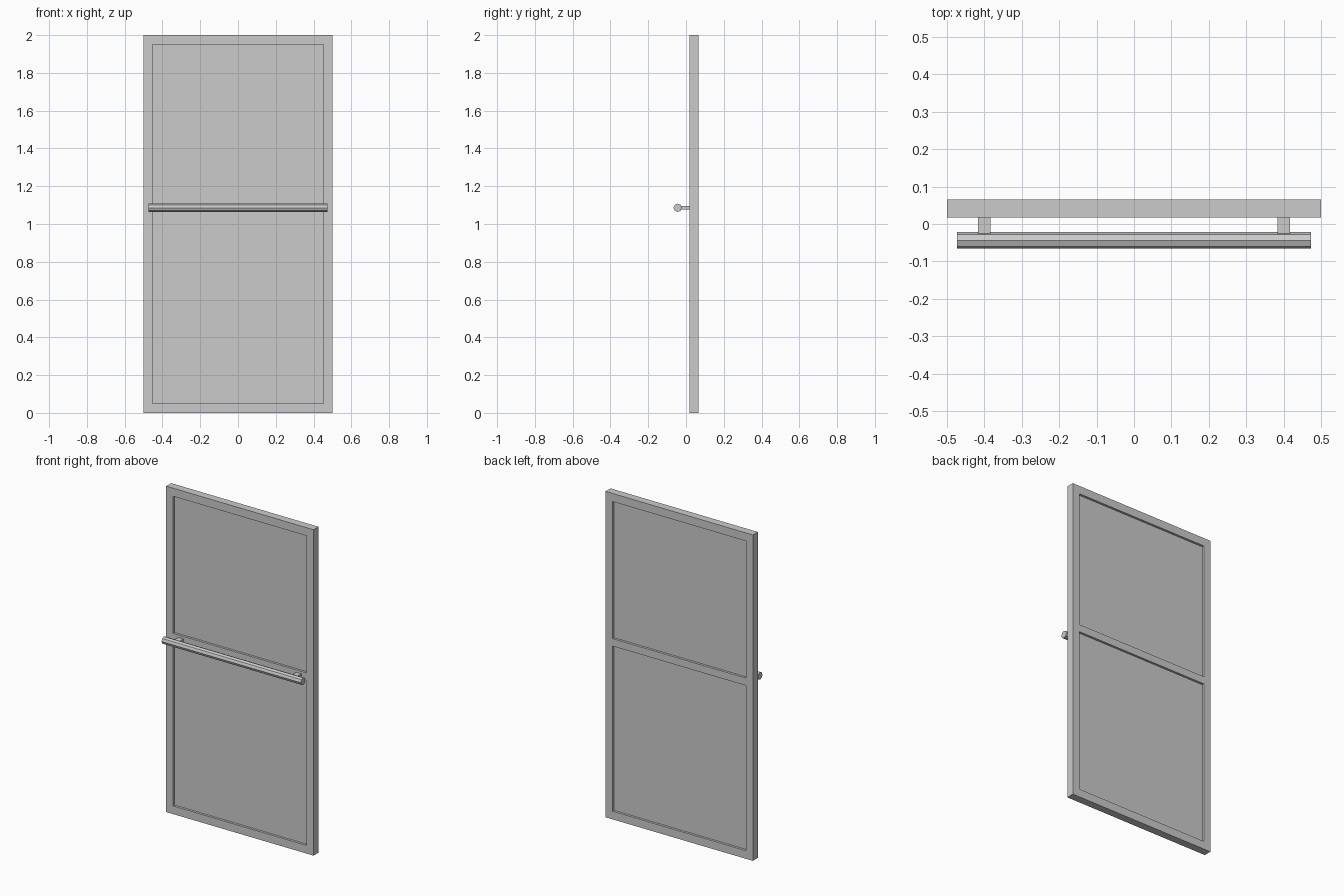
import bpy, bmesh, math
from mathutils import Matrix

if "Cube" in bpy.data.objects:
    bpy.data.objects.remove(bpy.data.objects["Cube"])

FRONT, BACK = 0.018, 0.066          # door thickness range in y
HANDLE_Y, HANDLE_Z, R = -0.044, 1.086, 0.022


def finish(name, bm):
    bmesh.ops.recalc_face_normals(bm, faces=bm.faces[:])
    mesh = bpy.data.meshes.new(name)
    bm.to_mesh(mesh)
    bm.free()
    obj = bpy.data.objects.new(name, mesh)
    bpy.context.collection.objects.link(obj)
    return obj


def box(name, x, y, z):
    bm = bmesh.new()
    size = [b - a for a, b in (x, y, z)]
    mid = [(a + b) / 2 for a, b in (x, y, z)]
    bmesh.ops.create_cube(bm, size=1, matrix=Matrix.Translation(mid) @ Matrix.Diagonal((*size, 1)))
    return finish(name, bm)


# Frame: flat grid with two openings, extruded to thickness
xs = [-0.5, -0.453, 0.453, 0.5]
zs = [0, 0.05, 1.063, 1.109, 1.95, 2.0]
bm = bmesh.new()
v = [[bm.verts.new((x, FRONT, z)) for x in xs] for z in zs]
for j in range(len(zs) - 1):
    for i in range(len(xs) - 1):
        if not (i == 1 and j in (1, 3)):
            bm.faces.new((v[j][i], v[j][i + 1], v[j + 1][i + 1], v[j + 1][i]))
ext = bmesh.ops.extrude_face_region(bm, geom=bm.faces[:], use_keep_orig=True)
moved = [g for g in ext["geom"] if isinstance(g, bmesh.types.BMVert)]
bmesh.ops.translate(bm, verts=moved, vec=(0, BACK - FRONT, 0))
finish("door_frame", bm)

# Recessed panels
for name, z in (("lower_panel", (0.05, 1.063)), ("upper_panel", (1.109, 1.95))):
    box(name, (-0.453, 0.453), (0.032, 0.052), z)

# Octagonal push bar with corners on the axes
bm = bmesh.new()
bmesh.ops.create_cone(bm, cap_ends=True, segments=8, radius1=R, radius2=R, depth=0.946,
                      matrix=Matrix.Translation((0, HANDLE_Y, HANDLE_Z)) @ Matrix.Rotation(math.pi / 2, 4, 'Y'))
finish("push_bar", bm)

# Flat brackets holding the bar
for side, name in ((-1, "left_bracket"), (1, "right_bracket")):
    c = side * 0.4
    box(name, (c - 0.017, c + 0.017), (-0.03, FRONT + 0.005), (HANDLE_Z - 0.008, HANDLE_Z + 0.008))
